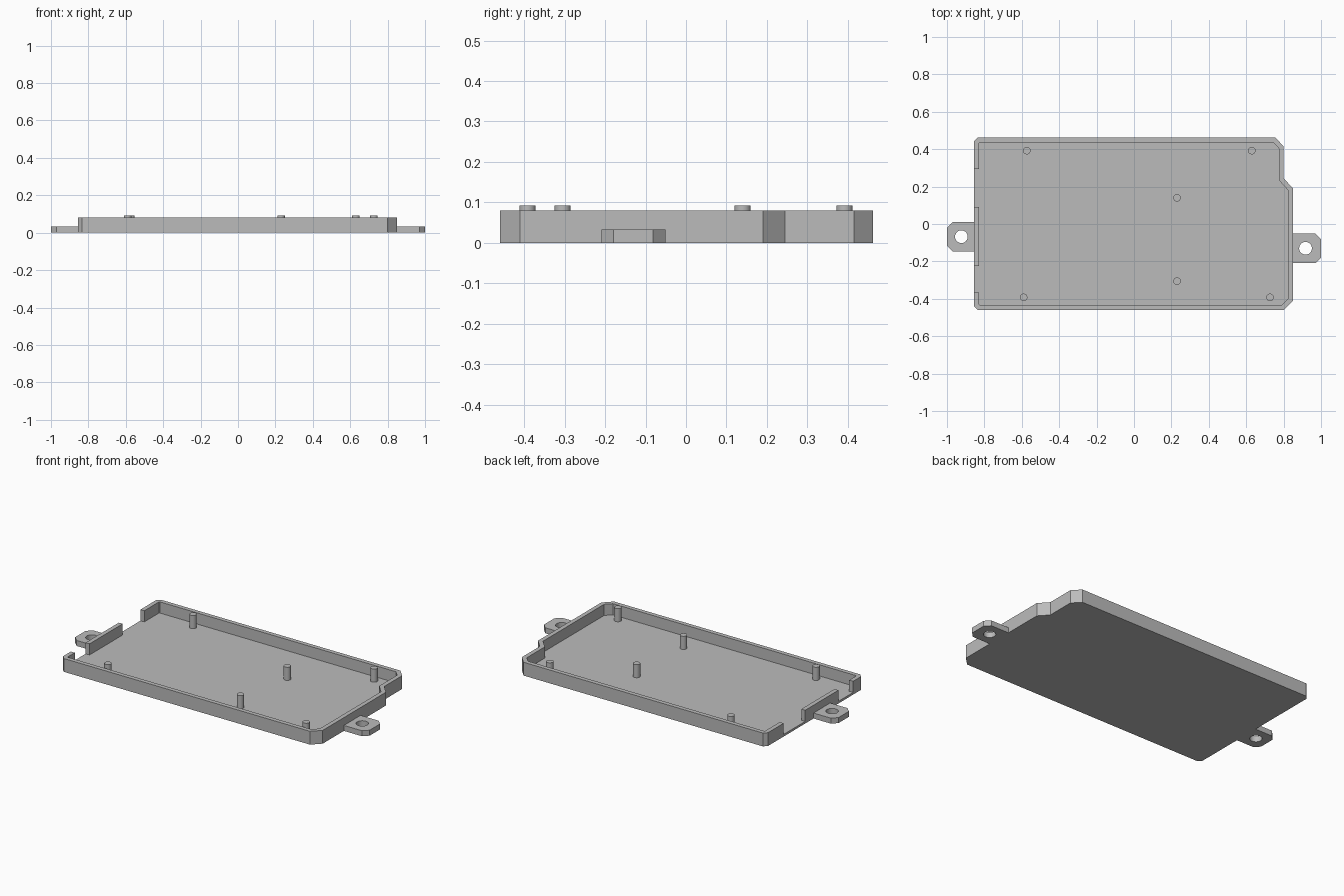
import bpy
import bmesh
import math
from mathutils import Vector

old = bpy.data.objects.get("Cube")
if old:
    bpy.data.objects.remove(old, do_unlink=True)

WALL, FLOOR, RIM, TAB, PIN = 0.026, 0.013, 0.08, 0.033, 0.092

grey = bpy.data.materials.new("plain grey")
grey.use_nodes = True
grey.diffuse_color = (0.5, 0.5, 0.5, 1)
grey.node_tree.nodes["Principled BSDF"].inputs["Base Color"].default_value = (0.5, 0.5, 0.5, 1)


def prism(name, points, bottom, top):
    """Extrude a counter-clockwise outline between two heights."""
    bm = bmesh.new()
    face = bm.faces.new([bm.verts.new((x, y, bottom)) for x, y in points])
    new = bmesh.ops.extrude_face_region(bm, geom=[face])["geom"]
    verts = [v for v in new if isinstance(v, bmesh.types.BMVert)]
    bmesh.ops.translate(bm, vec=(0, 0, top - bottom), verts=verts)
    bmesh.ops.recalc_face_normals(bm, faces=bm.faces)
    mesh = bpy.data.meshes.new(name)
    bm.to_mesh(mesh)
    bm.free()
    mesh.materials.append(grey)
    obj = bpy.data.objects.new(name, mesh)
    bpy.context.collection.objects.link(obj)
    return obj


def circle(x, y, r, n=32):
    return [(x + r * math.cos(math.tau * i / n), y + r * math.sin(math.tau * i / n))
            for i in range(n)]


def rectangle(x0, x1, y0, y1):
    return [(x0, y0), (x1, y0), (x1, y1), (x0, y1)]


def inset(points, d):
    """Offset a counter-clockwise outline inwards with mitred corners."""
    pts = [Vector(p) for p in points]
    result = []
    for i, p in enumerate(pts):
        a = (p - pts[i - 1]).normalized()
        b = (pts[(i + 1) % len(pts)] - p).normalized()
        na, nb = Vector((-a.y, a.x)), Vector((-b.y, b.x))
        result.append(tuple(p + (na + nb) * d / (1 + na.dot(nb))))
    return result


def cut(target, cutter):
    """Subtract the cutter and remove it."""
    mod = target.modifiers.new("cut", 'BOOLEAN')
    mod.operation = 'DIFFERENCE'
    mod.solver = 'EXACT'
    mod.object = cutter
    bpy.context.view_layer.objects.active = target
    bpy.ops.object.modifier_apply(modifier=mod.name)
    bpy.data.objects.remove(cutter, do_unlink=True)


def smooth(obj):
    bpy.ops.object.select_all(action='DESELECT')
    obj.select_set(True)
    bpy.context.view_layer.objects.active = obj
    bpy.ops.object.shade_smooth_by_angle(angle=math.radians(30))


# Tray: chamfered outline, hollowed, with two openings in the right-hand wall
outline = [(-0.835, -0.46), (0.80, -0.46), (0.85, -0.41), (0.85, 0.19),
           (0.80, 0.245), (0.80, 0.415), (0.755, 0.463), (-0.835, 0.463),
           (-0.855, 0.443), (-0.855, -0.44)]
tray = prism("tray", outline, 0, RIM)
cut(tray, prism("cavity_cutter", inset(outline, WALL), FLOOR, RIM + 0.1))
for y0, y1 in ((0.09, 0.295), (-0.365, -0.225)):
    cut(tray, prism("opening_cutter", rectangle(-0.95, -0.81, y0, y1), FLOOR, RIM + 0.1))

# Mounting tabs with screw holes
for name, side, root, y, hole in (("left_tab", 1, 0.85, -0.13, 0.917),
                                  ("right_tab", -1, 0.855, -0.068, 0.923)):
    w, c = 0.079, 0.03
    shape = [(root, y - w), (1 - c, y - w), (1, y - w + c),
             (1, y + w - c), (1 - c, y + w), (root, y + w)]
    shape = [(side * px, py) for px, py in shape][::side]
    tab = prism(name, shape, 0, TAB)
    cut(tab, prism("hole_cutter", circle(side * hole, y, 0.034), -0.1, 0.1))
    smooth(tab)

# Support pins
pins = [(-0.573, 0.392), (0.63, 0.392), (0.23, 0.14),
        (0.23, -0.305), (-0.59, -0.392), (0.727, -0.392)]
for i, (x, y) in enumerate(pins):
    smooth(prism(f"support_pin_{i + 1}", circle(x, y, 0.02), FLOOR, PIN))
